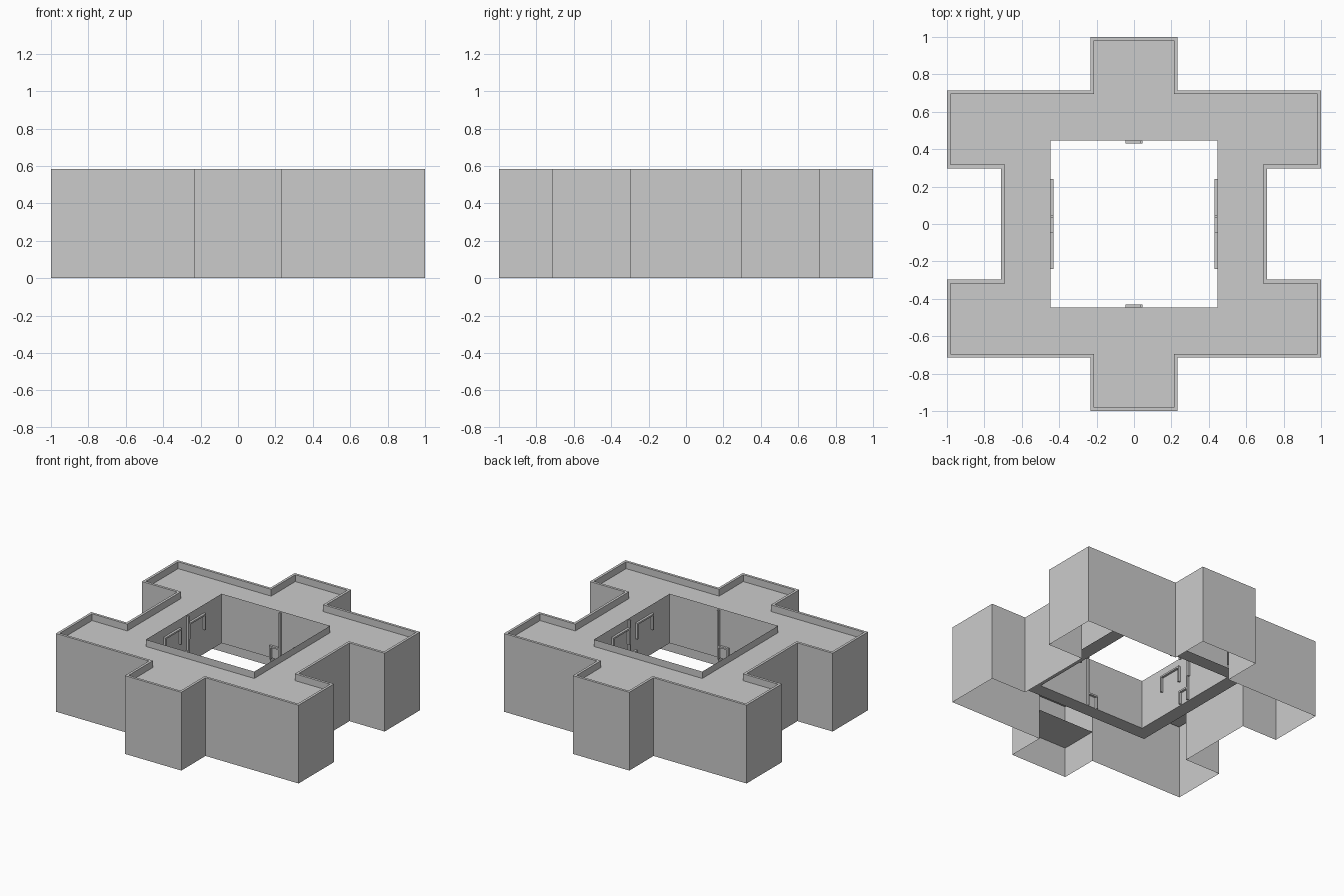
import bpy, bmesh

if "Cube" in bpy.data.objects:
    bpy.data.objects.remove(bpy.data.objects["Cube"])

H, ROOF, FLOOR, C = 0.583, 0.532, 0.225, 0.447   # wall top, roof deck, upper floor, courtyard half-width

grey = bpy.data.materials.new("plain_grey")
grey.diffuse_color = (0.6, 0.6, 0.6, 1)
grey.use_nodes = True
grey.node_tree.nodes["Principled BSDF"].inputs["Base Color"].default_value = grey.diffuse_color


def outline(d):
    """Plan of the outer wall, moved inward by d."""
    q = [(0.233 - d, 1 - d), (0.233 - d, 0.715 - d), (1 - d, 0.715 - d),
         (1 - d, 0.298 + d), (0.71 - d, 0.298 + d)]
    right = q + [(x, -y) for x, y in reversed(q)]
    return right + [(-x, -y) for x, y in right]


def square(c):
    return [(-c, -c), (c, -c), (c, c), (-c, c)]


court = square(C)


def finish(name, bm):
    bmesh.ops.recalc_face_normals(bm, faces=bm.faces)
    me = bpy.data.meshes.new(name)
    bm.to_mesh(me)
    bm.free()
    me.materials.append(grey)
    ob = bpy.data.objects.new(name, me)
    bpy.context.collection.objects.link(ob)
    return ob


def strips(name, rings):
    """Quads joining successive closed rings of (plan, z)."""
    bm = bmesh.new()
    loops = [[bm.verts.new((x, y, z)) for x, y in plan] for plan, z in rings]
    for a, b in zip(loops, loops[1:]):
        n = len(a)
        for i in range(n):
            j = (i + 1) % n
            bm.faces.new((a[i], a[j], b[j], b[i]))
    return finish(name, bm)


def deck(name, plan, z):
    """Flat sheet with the courtyard cut out."""
    bm = bmesh.new()
    for loop in (plan, court):
        vs = [bm.verts.new((x, y, z)) for x, y in loop]
        for i, v in enumerate(vs):
            bm.edges.new((v, vs[(i + 1) % len(vs)]))
    bmesh.ops.triangle_fill(bm, edges=bm.edges[:], use_beauty=True, normal=(0, 0, 1))
    return finish(name, bm)


def box(bm, lo, hi):
    r = bmesh.ops.create_cube(bm, size=1)
    for v in r["verts"]:
        v.co = [(l + h) / 2 + c * (h - l) for l, h, c in zip(lo, hi, v.co)]


# outer wall with parapet rim, courtyard wall, roof, open gallery floor
strips("outer_wall", [(outline(0), 0), (outline(0), H), (outline(0.019), H), (outline(0.019), ROOF)])
strips("courtyard_wall", [(court, 0.215), (court, H)])
deck("roof_deck", outline(0.019), ROOF)
strips("gallery_floor", [(court, 0.215), (square(0.55), 0.215)])

# upper floor inside the front and back bays
for s in (-1, 1):
    bm = bmesh.new()
    bm.faces.new([bm.verts.new((x, s * y, FLOOR)) for x, y in
                  ((-0.233, 0.715), (0.233, 0.715), (0.233, 1), (-0.233, 1))])
    finish("bay_floor", bm)

# door and window frames on the courtyard walls
T = 0.012


def frame(name, axis, side, a, b, z0, z1, post=None):
    bm = bmesh.new()
    d0, d1 = sorted((side * C, side * (C - 0.017)))
    bars = [(a, a + T, z0, z1), (b - T, b, z0, z1), (a, b, z1 - T, z1)]
    if post is not None:
        bars.append((post - T, post, z1, H - 0.01))
    for s0, s1, u, v in bars:
        if axis == "x":
            box(bm, (d0, s0, u), (d1, s1, v))
        else:
            box(bm, (s0, d0, u), (s1, d1, v))
    finish(name, bm)


for s in (-1, 1):
    frame("door_frame", "y", s, -0.045, 0.045, 0.21, 0.31, 0.045)
    frame("side_door_frame", "x", s, -0.045, 0.045, 0.22, 0.32, 0.045)
    for w in (-1, 1):
        a, b = sorted((w * 0.045, w * 0.24))
        frame("window_frame", "x", s, a, b, 0.4, 0.52)
